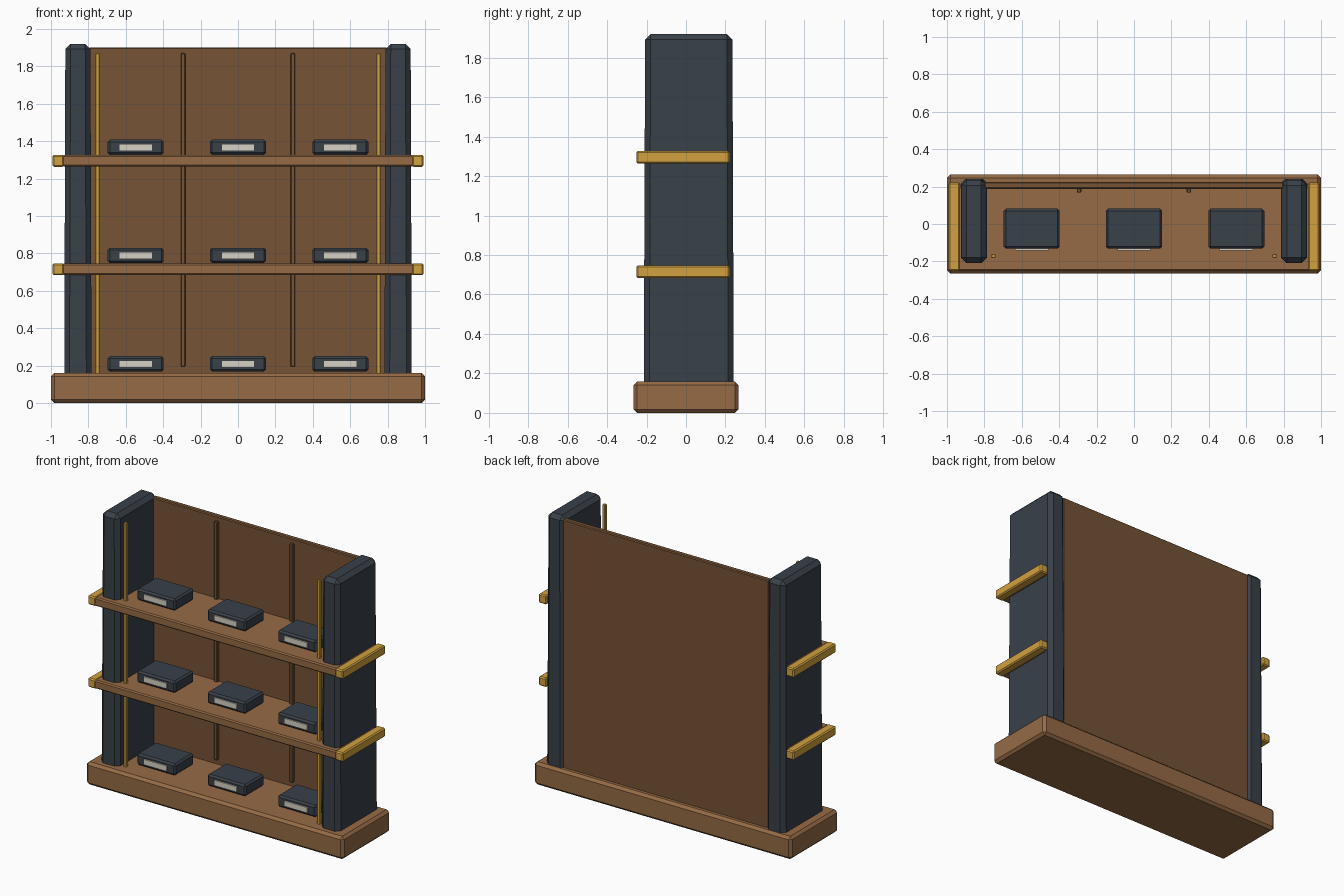
import bpy, bmesh

if "Cube" in bpy.data.objects:
    bpy.data.objects.remove(bpy.data.objects["Cube"])


def material(name, rgb):
    m = bpy.data.materials.new(name)
    m.diffuse_color = (*rgb, 1)
    m.use_nodes = True
    m.node_tree.nodes["Principled BSDF"].inputs["Base Color"].default_value = m.diffuse_color
    return m


WOOD = material("wood", (0.30, 0.145, 0.06))
DARK_WOOD = material("dark_wood", (0.18, 0.088, 0.036))
SLATE = material("slate", (0.04, 0.052, 0.066))
BRASS = material("brass", (0.64, 0.36, 0.05))
CREAM = material("cream", (0.68, 0.64, 0.56))


def box(name, x, y, z, mat, bevel=0.0, taper=(1, 1)):
    """Chamfered box from (min, max) ranges; taper scales the top in x and y."""
    cx, cy = sum(x) / 2, sum(y) / 2
    bm = bmesh.new()
    bmesh.ops.create_cube(bm, size=1)
    for v in bm.verts:
        tx, ty = taper if v.co.z > 0 else (1, 1)
        v.co.x *= (x[1] - x[0]) * tx
        v.co.y *= (y[1] - y[0]) * ty
        v.co.z *= z[1] - z[0]
    if bevel:
        bmesh.ops.bevel(bm, geom=bm.edges[:], offset=bevel, segments=1,
                        profile=0.5, affect='EDGES')
    mesh = bpy.data.meshes.new(name)
    bm.to_mesh(mesh)
    bm.free()
    mesh.materials.append(mat)
    ob = bpy.data.objects.new(name, mesh)
    ob.location = (cx, cy, sum(z) / 2)
    bpy.context.collection.objects.link(ob)
    return ob


def pair(name, x, y, z, mat, bevel=0.0, taper=(1, 1)):
    """Same box on the right and left side."""
    box("right_" + name, x, y, z, mat, bevel, taper)
    box("left_" + name, (-x[1], -x[0]), y, z, mat, bevel, taper)


# Plinth and back board
box("base", (-1, 1), (-0.265, 0.265), (0, 0.16), WOOD, 0.018)
box("back_panel", (-0.8, 0.8), (0.188, 0.225), (0.145, 1.90), DARK_WOOD, 0.006)

# Side posts, narrowing slightly upward
pair("side_post", (0.783, 0.929), (-0.214, 0.242), (0.13, 1.92), SLATE, 0.028,
     (0.92, 0.97))

# Battens on the back board and upright rods near the front
pair("back_batten", (0.281, 0.306), (0.168, 0.192), (0.195, 1.87), DARK_WOOD, 0.004)
pair("front_rod", (0.741, 0.763), (-0.182, -0.160), (0.15, 1.87), BRASS, 0.003)

# Shelves with brass end rails
for level, z in (("lower", 0.715), ("upper", 1.295)):
    box(level + "_shelf", (-0.94, 0.94), (-0.25, 0.20), (z - 0.03, z + 0.03), WOOD, 0.008)
    pair(level + "_end_rail", (0.93, 0.992), (-0.252, 0.222), (z - 0.032, z + 0.032),
         BRASS, 0.008)

# Storage boxes with label plates
for row, z in enumerate((0.17, 0.75, 1.328)):
    for col, x in enumerate((-0.547, 0, 0.547)):
        tag = f"_{row + 1}_{col + 1}"
        box("storage_box" + tag, (x - 0.15, x + 0.15), (-0.132, 0.082),
            (z - 0.002, z + 0.08), SLATE, 0.012)
        box("label_plate" + tag, (x - 0.089, x + 0.089), (-0.141, -0.128),
            (z + 0.02, z + 0.058), CREAM)
